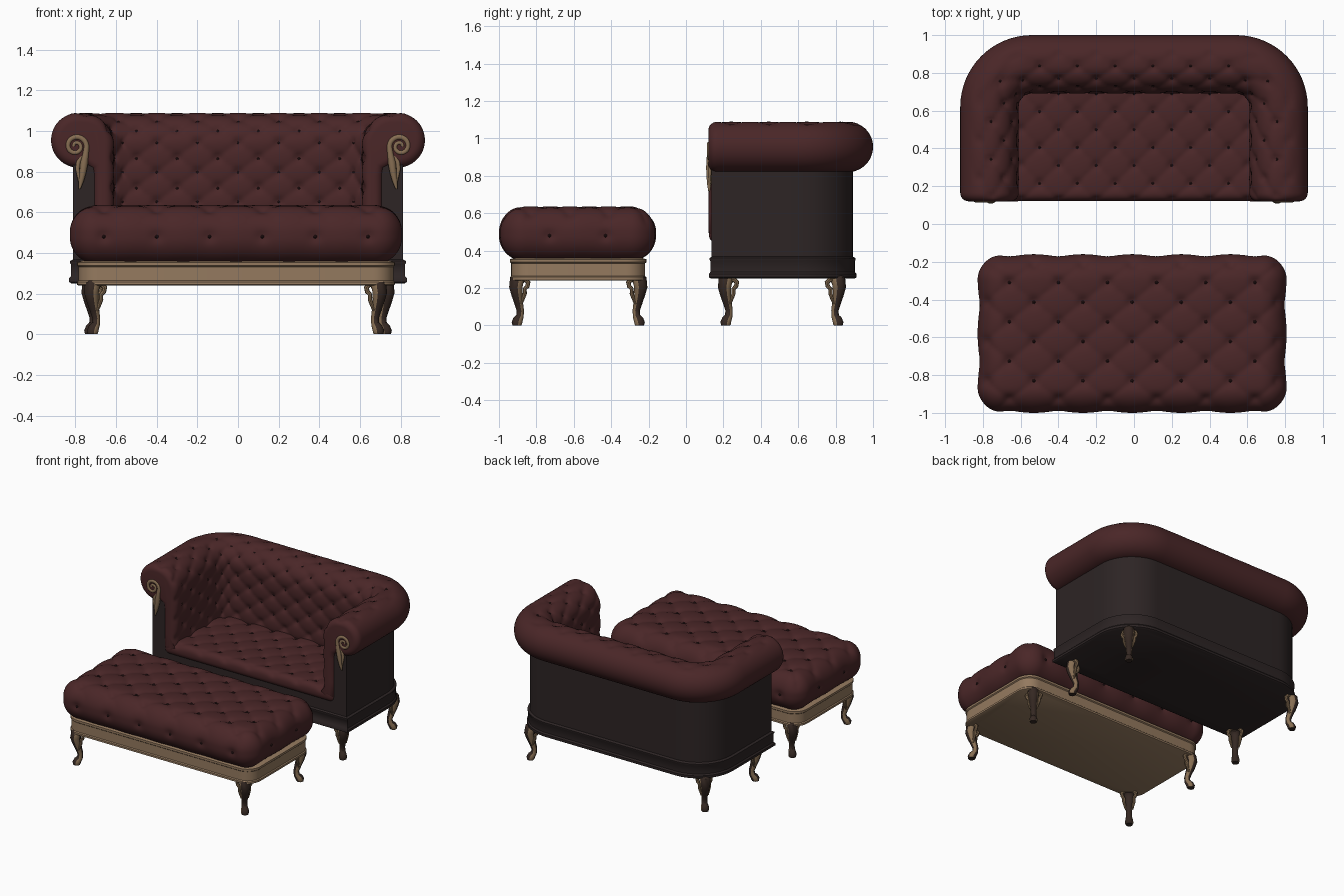
import bpy, bmesh, math
from mathutils import Vector

if "Cube" in bpy.data.objects:
    bpy.data.objects.remove(bpy.data.objects["Cube"])

def material(name, rgb):
    m = bpy.data.materials.new(name)
    m.diffuse_color = (*rgb, 1)
    m.use_nodes = True
    m.node_tree.nodes["Principled BSDF"].inputs["Base Color"].default_value = m.diffuse_color
    return m

RED = material("oxblood leather", (0.068, 0.0195, 0.0205))
BUTTON = material("dark button leather", (0.03, 0.011, 0.012))
FRAME = material("dark frame fabric", (0.026, 0.018, 0.018))
TAN = material("tan wood", (0.30, 0.195, 0.115))
LEG = material("dark carved wood", (0.035, 0.021, 0.016))
GILT = material("aged gilt", (0.24, 0.155, 0.085))

def finish(bm, name, *mats, angle=40):
    bmesh.ops.recalc_face_normals(bm, faces=bm.faces)
    me = bpy.data.meshes.new(name)
    bm.to_mesh(me)
    bm.free()
    ob = bpy.data.objects.new(name, me)
    bpy.context.collection.objects.link(ob)
    for m in mats:
        me.materials.append(m)
    bpy.ops.object.select_all(action='DESELECT')
    ob.select_set(True)
    bpy.context.view_layer.objects.active = ob
    bpy.ops.object.shade_smooth_by_angle(angle=math.radians(angle))
    return ob

def loft(bm, rings):
    """Skin closed rings in order and cap both ends."""
    rows = [[bm.verts.new(p) for p in r] for r in rings]
    n = len(rows[0])
    faces = [bm.faces.new((a[i], a[(i + 1) % n], b[(i + 1) % n], b[i]))
             for a, b in zip(rows, rows[1:]) for i in range(n)]
    return faces + [bm.faces.new(rows[0][::-1]), bm.faces.new(rows[-1])]

def tube(bm, path, place, flat=1.0, sides=10):
    """Round tube along a flat path of (a, z, radius); place maps (a, c, z) to space."""
    rings = []
    for i, (a, z, r) in enumerate(path):
        p, q = path[max(i - 1, 0)], path[min(i + 1, len(path) - 1)]
        t = Vector((q[0] - p[0], q[1] - p[1])).normalized()
        ring = []
        for k in range(sides):
            w = 2 * math.pi * k / sides
            ring.append(place(a - t.y * r * math.cos(w), r * flat * math.sin(w), z + t.x * r * math.cos(w)))
        rings.append(ring)
    return loft(bm, rings)

def tuft(u, v, su, rv, pillow, pit, size=0.028):
    """Diamond tufting: creases between buttons and a pit at each button."""
    a, b = u / su + v / (2 * rv), u / su - v / (2 * rv)
    da, db = a - round(a), b - round(b)
    r = math.hypot((da + db) / 2 * su, (da - db) * rv)
    crease = math.sqrt(abs(math.sin(math.pi * a) * math.sin(math.pi * b))) - 1
    return pillow * crease - pit * math.exp(-(r / size) ** 2)

def button(bm, p, r=0.009):
    ret = bmesh.ops.create_icosphere(bm, subdivisions=1, radius=r)
    bmesh.ops.translate(bm, verts=ret['verts'], vec=p)

def puffy_box(name, lo, hi, r, step, disp):
    """Rounded box with a fine grid, pushed along its normals by disp(point, normal)."""
    bm = bmesh.new()
    lo, hi = Vector(lo), Vector(hi)
    mid, half = (lo + hi) / 2, (hi - lo) / 2
    n = [max(4, round((hi[k] - lo[k]) / step)) for k in range(3)]
    for ax in range(3):
        b, c = (ax + 1) % 3, (ax + 2) % 3
        for sgn in (-1, 1):
            grid = []
            for i in range(n[b] + 1):
                row = []
                for j in range(n[c] + 1):
                    p = Vector((0, 0, 0))
                    p[ax], p[b], p[c] = sgn * half[ax], half[b] * (2 * i / n[b] - 1), half[c] * (2 * j / n[c] - 1)
                    q = Vector([max(r - h, min(h - r, x)) for x, h in zip(p, half)])
                    nor = (p - q).normalized()
                    co = mid + q + nor * r
                    row.append(bm.verts.new(co + nor * disp(co, nor)))
                grid.append(row)
            for i in range(n[b]):
                for j in range(n[c]):
                    bm.faces.new((grid[i][j], grid[i + 1][j], grid[i + 1][j + 1], grid[i][j + 1]))
    bmesh.ops.remove_doubles(bm, verts=bm.verts, dist=1e-4)
    return finish(bm, name, RED, angle=60)

# ---- Sofa plan: U-shaped outer line, s = 0 at the middle of the back
L1, RC, LC = 0.54, 0.38, 0.18 * math.pi / 2

def plan(s, d):
    t, sg = abs(s), (1 if s >= 0 else -1)
    if t < L1:
        x, y, nx, ny = t, 1.0, 0, 1
    elif t < L1 + LC:
        w = (t - L1) / LC * math.pi / 2
        nx, ny = math.sin(w), math.cos(w)
        x, y = L1 + RC * nx, 0.62 + RC * ny
    else:
        x, y, nx, ny = 0.92, 0.62 - (t - L1 - LC), 1, 0
    return sg * (x - d * nx), y - d * ny

def s_end(front):
    return L1 + LC + 0.62 - front

def s_values(front, step=0.02):
    e = s_end(front)
    half = [L1 * i / round(L1 / step) for i in range(round(L1 / step))]
    half += [L1 + LC * i / 16 for i in range(16)]
    m = round((e - L1 - LC) / step)
    half += [L1 + LC + (e - L1 - LC) * i / m for i in range(m + 1)]
    return [-s for s in half[:0:-1]] + half

# Sofa base: plinth with stepped mouldings
bm = bmesh.new()
loft(bm, [[(*plan(s, d), z) for s in s_values(f, 0.1)] for d, z, f in (
    (0.10, 0.25, 0.135), (0.088, 0.258, 0.122), (0.088, 0.275, 0.122), (0.097, 0.285, 0.13),
    (0.097, 0.345, 0.13), (0.093, 0.35, 0.126), (0.093, 0.36, 0.126), (0.108, 0.368, 0.137),
    (0.108, 0.46, 0.137))])
finish(bm, "sofa_base", FRAME)

# Sofa outer shell under the roll
bm = bmesh.new()
loft(bm, [[(*plan(s, d), z) for d, z in ((0.108, 0.44), (0.108, 0.86), (0.225, 0.86), (0.225, 0.44))]
          for s in s_values(0.137, 0.1)])
finish(bm, "sofa_shell", FRAME)

# Rolled back and arms: profile of (inset, z) from the inner foot over the roll
prof = [(0.31, 0.48 + 0.45 * i / 34) for i in range(34)]
prof += [(0.15 + 0.16 * math.cos(w), 0.93 + 0.16 * math.sin(w)) for w in [math.pi / 2 * i / 18 for i in range(18)]]
prof += [(0.135 + 0.135 * math.sin(w), 0.955 + 0.135 * math.cos(w)) for w in [-math.pi * i / 24 for i in range(25)]]
prof += [(0.175, 0.828), (0.2, 0.815), (0.205, 0.78), (0.205, 0.6), (0.205, 0.48)]
arc = [0.0]
for p, q in zip(prof, prof[1:]):
    arc.append(arc[-1] + math.dist(p, q))
norm = []
for i in range(len(prof)):
    p, q = prof[i - 1], prof[(i + 1) % len(prof)]
    l = math.dist(p, q)
    norm.append(((q[1] - p[1]) / l, -(q[0] - p[0]) / l))
SU, RV, V0, ROUND = 0.2, 0.073, 0.17, 0.045

def roll_point(s, i):
    k = min(1, max(0, abs(s) - s_end(0.12 + ROUND)) / ROUND)
    off = -ROUND * (1 - math.sqrt(1 - k * k))
    fade = max(0, min(1, (0.82 - arc[i]) / 0.12)) * (1 - k)
    off += fade * tuft(s, arc[i] - V0, SU, RV, 0.009, 0.014, 0.022)
    d, z = prof[i][0] + norm[i][0] * off, prof[i][1] + norm[i][1] * off
    return (*plan(s, d), z)

svals = s_values(0.12 + ROUND, 0.014)
ends = [s_end(0.12 + ROUND) + ROUND * math.sin(math.pi / 2 * i / 7) for i in range(1, 8)]
svals = [-e for e in ends[::-1]] + svals + ends
bm = bmesh.new()
loft(bm, [[roll_point(s, i) for i in range(len(prof))] for s in svals])
finish(bm, "rolled_back_and_arms", RED, angle=60)

bm = bmesh.new()
for j in range(8):
    i = min(range(len(arc)), key=lambda k: abs(arc[k] - V0 - j * RV))
    for m in range(-6, 7):
        s = (m + 0.5 * (j % 2)) * SU
        if abs(s) < 1.2:
            button(bm, roll_point(s, i), 0.008)
finish(bm, "back_buttons", BUTTON)

# Tufted seat
puffy_box("seat", (-0.715, 0.122, 0.44), (0.715, 0.74, 0.548), 0.045, 0.0135,
          lambda p, n: max(0, n.z) * tuft(p.x - 0.1, p.y - 0.215, 0.2, 0.095, 0.009, 0.014, 0.022))
# Tufted footstool cushion, with one row of pits round the sides
def stool_disp(p, n):
    out = max(0, n.z) ** 1.5 * tuft(p.x - 0.12, p.y + 0.31, 0.26, 0.104, 0.012, 0.016)
    for w, u, sp in ((abs(n.y), p.x - 0.12, 0.26), (abs(n.x), p.y + 0.43, 0.3)):
        du = u - sp * round(u / sp)
        out -= w ** 2 * (0.004 * (1 + math.cos(2 * math.pi * u / sp))
                         + 0.012 * math.exp(-(du * du + (p.z - 0.48) ** 2) / 0.0009))
    return out

puffy_box("footstool_cushion", (-0.828, -1.0, 0.345), (0.808, -0.16, 0.637), 0.135, 0.0145, stool_disp)

# Buttons on seat and footstool
bm = bmesh.new()
for j in range(6):
    for m in range(-4, 5):
        x, y = 0.1 + 0.2 * m + 0.1 * (j % 2), 0.215 + 0.095 * j
        if abs(x) < 0.58:
            button(bm, (x, y, 0.527), 0.008)
        x, y = 0.12 + 0.26 * m + 0.13 * (j % 2), -0.31 - 0.104 * j
        if abs(x + 0.01) < 0.72:
            button(bm, (x, y, 0.611), 0.01)
for m in range(-3, 3):
    for y in (-0.981, -0.179):
        button(bm, (0.12 + 0.26 * m, y, 0.48), 0.01)
for y in (-0.43, -0.73):
    for x in (-0.809, 0.789):
        button(bm, (x, y, 0.48), 0.01)
finish(bm, "seat_and_footstool_buttons", BUTTON)

# Footstool frame with mouldings
def rounded_rect(hx, hy, r, cx, cy, z):
    return [(cx + sx * (hx - r) + r * math.cos(a), cy + sy * (hy - r) + r * math.sin(a), z)
            for q, (sx, sy) in enumerate(((1, 1), (-1, 1), (-1, -1), (1, -1)))
            for a in [math.pi / 2 * (q + i / 8) for i in range(9)]]

bm = bmesh.new()
loft(bm, [rounded_rect(0.775 + o, 0.358 + o, 0.1 + o, -0.01, -0.577, z) for o, z in (
    (0, 0.24), (0.007, 0.244), (0.007, 0.258), (0, 0.264), (0, 0.332), (0.007, 0.338), (0.007, 0.354), (-0.02, 0.362))])
finish(bm, "footstool_frame", TAN)

# Cabriole legs with gilt side scrolls
LEG_PATH = [(0.0, 0.256, 0.034), (0.022, 0.238, 0.039), (0.028, 0.205, 0.037), (0.02, 0.165, 0.03),
            (0.006, 0.12, 0.024), (-0.006, 0.08, 0.02), (-0.003, 0.05, 0.021), (0.012, 0.03, 0.027),
            (0.02, 0.013, 0.029), (0.02, 0.0, 0.024)]
SCROLL = [(0.01, 0.25, 0.013), (0.04, 0.245, 0.014), (0.054, 0.23, 0.013), (0.05, 0.21, 0.012), (0.036, 0.195, 0.011),
          (0.036, 0.17, 0.011), (0.028, 0.145, 0.009), (0.018, 0.115, 0.006)]

def legs(name, cx, dx, ys):
    bm = bmesh.new()
    h = math.sqrt(0.5)
    for sx in (-1, 1):
        for sy, y in zip((-1, 1), ys):
            x = cx + sx * dx
            faces = tube(bm, LEG_PATH, lambda a, c, z: (x + h * (sx * a - sy * c), y + h * (sy * a + sx * c), z), sides=12)
            bm.normal_update()
            for f in faces:
                if abs(f.normal.x * -sy + f.normal.y * sx) * h > 0.72:
                    f.material_index = 1
            gilt = tube(bm, SCROLL, lambda a, c, z: (x + sx * (0.008 - a), y + sy * 0.022 + c, z), sides=8)
            gilt += tube(bm, SCROLL, lambda a, c, z: (x + sx * 0.022 + c, y + sy * (0.008 - a), z), sides=8)
            for f in gilt:
                f.material_index = 1
    finish(bm, name, LEG, GILT)

legs("sofa_legs", 0, 0.715, (0.226, 0.8))
legs("footstool_legs", -0.012, 0.69, (-0.89, -0.262))

# Gilt volutes on the arm fronts
bm = bmesh.new()
volute = []
for i in range(37):
    w, k = -2 * math.pi + 3 * math.pi * i / 36, i / 36
    volute.append((0.798 + (0.01 + 0.043 * k) * math.cos(w), 0.925 + (0.01 + 0.043 * k) * math.sin(w), 0.009 + 0.005 * k))
volute += [(0.75, 0.885, 0.016), (0.757, 0.845, 0.019), (0.763, 0.80, 0.017), (0.772, 0.755, 0.013), (0.78, 0.715, 0.005)]
leaf = [(0.765, 0.885, 0.006), (0.785, 0.85, 0.011), (0.79, 0.815, 0.011), (0.783, 0.775, 0.009), (0.775, 0.73, 0.005)]
for sx in (-1, 1):
    tube(bm, volute, lambda a, c, z: (sx * a, 0.124 + c, z), 0.9)
    tube(bm, leaf, lambda a, c, z: (sx * a, 0.126 + c, z), 0.9)
finish(bm, "arm_volutes", GILT)
